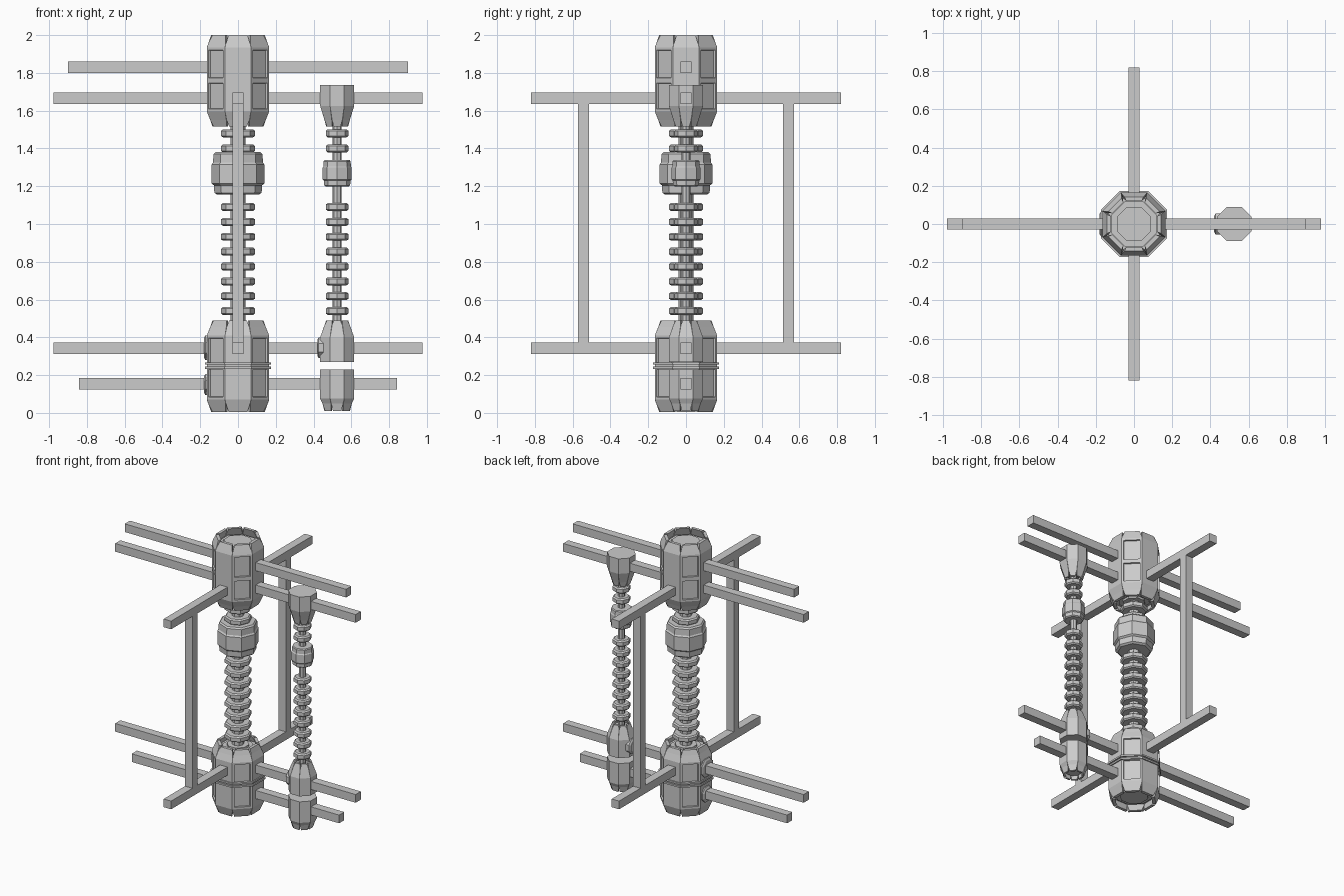
import bpy, bmesh, math
from mathutils import Matrix, Vector

if "Cube" in bpy.data.objects:
    bpy.data.objects.remove(bpy.data.objects["Cube"])

grey = bpy.data.materials.new("metal_grey")
grey.diffuse_color = (0.6, 0.6, 0.6, 1)
grey.use_nodes = True
grey.node_tree.nodes["Principled BSDF"].inputs["Base Color"].default_value = grey.diffuse_color
T = math.tan(math.pi / 8)


def finish(name, bm):
    bmesh.ops.recalc_face_normals(bm, faces=bm.faces[:])
    me = bpy.data.meshes.new(name)
    bm.to_mesh(me)
    bm.free()
    me.materials.append(grey)
    ob = bpy.data.objects.new(name, me)
    bpy.context.collection.objects.link(ob)
    return ob


def beam(name, x0, x1, y0, y1, z0, z1):
    bm = bmesh.new()
    bmesh.ops.create_cube(bm, size=1)
    size = Vector((x1 - x0, y1 - y0, z1 - z0))
    mid = Vector((x0 + x1, y0 + y1, z0 + z1)) / 2
    bm.transform(Matrix.Translation(mid) @ Matrix.Diagonal(size.to_4d()))
    return finish(name, bm)


def lathe(bm, cx, profile, flat=False):
    """Eight-sided turned solid; flat=True puts flat sides on the axes (r = apothem)."""
    off, k = (math.pi / 8, 1 / math.cos(math.pi / 8)) if flat else (0, 1)
    rings = [[bm.verts.new((cx + r * k * math.cos(off + i * math.pi / 4),
                            r * k * math.sin(off + i * math.pi / 4), z))
              for i in range(8)] for r, z in profile]
    for a, b in zip(rings, rings[1:]):
        for i in range(8):
            j = (i + 1) % 8
            bm.faces.new((a[i], a[j], b[j], b[i]))
    bm.faces.new(rings[0][::-1])
    bm.faces.new(rings[-1])


def shell(name, cx, rows, thick, windows=()):
    """Eight armour plates; rows are (apothem, z, slit); windows index recessed rows."""
    bm = bmesh.new()
    recess = []
    for k in range(8):
        rot = Matrix.Rotation(k * math.pi / 4, 3, 'Z')
        loops = []
        for r, z, gap in rows:
            ri = r - thick
            pts = [(r, -r * T + gap, z), (r, r * T - gap, z),
                   (ri, ri * T - gap, z), (ri, -ri * T + gap, z)]
            loops.append([bm.verts.new(rot @ Vector(p) + Vector((cx, 0, 0))) for p in pts])
        for n, (a, b) in enumerate(zip(loops, loops[1:])):
            for i in range(4):
                j = (i + 1) % 4
                f = bm.faces.new((a[i], a[j], b[j], b[i]))
                if i == 0 and n in windows and k % 2:
                    recess.append(f)
        bm.faces.new(loops[0][::-1])
        bm.faces.new(loops[-1])
    bmesh.ops.recalc_face_normals(bm, faces=bm.faces[:])
    if recess:
        bmesh.ops.inset_individual(bm, faces=recess, thickness=0.02, depth=0)
        bmesh.ops.inset_individual(bm, faces=recess, thickness=0.003, depth=-0.01)
    return finish(name, bm)


def turned(name, cx, profile, flat=False):
    bm = bmesh.new()
    lathe(bm, cx, profile, flat)
    return finish(name, bm)


# main capsules: plates around a stepped core, lower one mirrored
for name, mirror in (("upper_capsule", False), ("lower_capsule", True)):
    def zz(z):
        return 2.005 - z if mirror else z
    rows = [(0.135, 1.515, 0.009), (0.147, 1.55, 0.001), (0.165, 1.595, 0),
            (0.165, 1.76, 0), (0.165, 1.935, 0), (0.158, 1.955, 0.001), (0.142, 2.0, 0.009)]
    shell(name + "_plates", 0, [(r, zz(z), g) for r, z, g in rows], 0.022, (2, 3))
    core = [(0.07, 1.53), (0.07, 1.545), (0.1, 1.545), (0.1, 1.555), (0.125, 1.555),
            (0.145, 1.6), (0.145, 1.93), (0.135, 1.945), (0.118, 1.945), (0.118, 1.955),
            (0.09, 1.955), (0.09, 1.965)]
    turned(name + "_core", 0, [(r, zz(z)) for r, z in core], True)

# thin belts around the lower capsule
for n, z in enumerate((0.233, 0.255)):
    turned(f"belt_{n}", 0, [(0.174, z), (0.174, z + 0.012)], True)

# ribbed spines with a swollen joint
ribs = [1.48, 1.4] + [1.09 - 0.0787 * i for i in range(8)]
for name, cx, k, rr, rc in (("main_spine", 0, 1, 0.09, 0.04), ("side_spine", 0.525, 0.55, 0.06, 0.024)):
    turned(name + "_rod", cx, [(rc, 0.44), (rc, 1.57)])
    bm = bmesh.new()
    for z in ribs:
        lathe(bm, cx, [(rr - 0.01, z - 0.021), (rr, z - 0.013), (rr, z + 0.013), (rr - 0.01, z + 0.021)])
    finish(name + "_ribs", bm)
    joint = [(0.11, 1.155), (0.125, 1.165), (0.128, 1.205), (0.14, 1.215), (0.14, 1.315),
             (0.132, 1.325), (0.13, 1.37), (0.12, 1.38)]
    if k < 1:
        joint = [(r, 1.27 + (z - 1.27) * 0.62) for r, z in joint]
    turned(name + "_joint", cx, [(r * k, z) for r, z in joint])

# side pillar: upper socket, lower socket and foot
sockets = {
    "side_upper_socket": [(0.058, 1.515, 0.006), (0.067, 1.55, 0.001), (0.09, 1.625, 0), (0.09, 1.735, 0)],
    "side_lower_socket": [(0.058, 0.49, 0.006), (0.067, 0.465, 0.001), (0.09, 0.4, 0), (0.09, 0.27, 0)],
    "side_foot": [(0.068, 0.01, 0.006), (0.078, 0.05, 0.001), (0.09, 0.075, 0), (0.09, 0.23, 0)],
}
for name, rows in sockets.items():
    shell(name + "_plates", 0.525, rows, 0.014)
    s = 1 if rows[-1][1] > rows[0][1] else -1
    core = [(rows[0][0] - 0.02, rows[0][1] + s * 0.025)] + [(r - 0.014, z) for r, z, g in rows[1:]]
    turned(name + "_core", 0.525, core, True)

# round covers on the left of the lower parts
for n, (x, z, r) in enumerate(((-0.165, 0.345, 0.065), (-0.165, 0.15, 0.055), (0.435, 0.345, 0.055))):
    bm = bmesh.new()
    lathe(bm, 0, [(r, -0.02), (r, 0.008), (r - 0.012, 0.015)], True)
    bm.transform(Matrix.Translation((x, 0, z)) @ Matrix.Rotation(-math.pi / 2, 4, 'Y'))
    finish(f"cover_{n}", bm)

# square beams of the frame
h = 0.03
for n, (z, x) in enumerate(((1.83, 0.9), (1.665, 0.978), (0.342, 0.978), (0.155, 0.843))):
    beam(f"cross_beam_{n}", -x, x, -h, h, z - h, z + h)
for n, z in enumerate((1.665, 0.342)):
    beam(f"depth_beam_{n}", -h, h, -0.82, 0.82, z - h, z + h)
for s, side in ((-1, "front"), (1, "back")):
    beam(side + "_post", -h, h, s * 0.543 - h, s * 0.543 + h, 0.345, 1.66)
